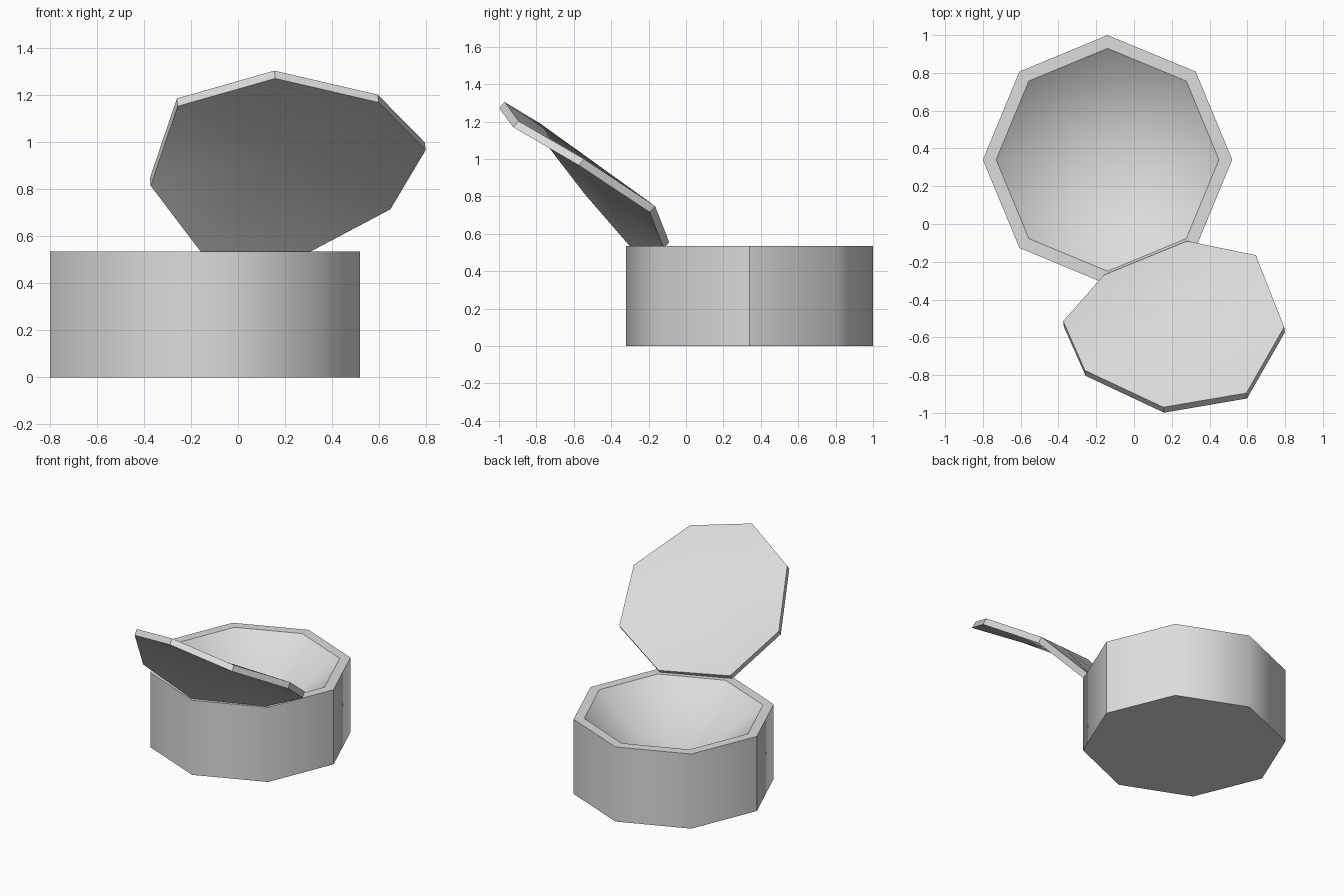
import bpy, bmesh
from math import cos, sin, pi
from mathutils import Vector

SIDES = 8

cube = bpy.data.objects.get("Cube")
if cube:
    bpy.data.objects.remove(cube, do_unlink=True)

# One plain grey for every part
grey = bpy.data.materials.new("light_grey")
grey.use_nodes = True
grey.diffuse_color = (0.72, 0.72, 0.72, 1)
grey.node_tree.nodes["Principled BSDF"].inputs["Base Color"].default_value = grey.diffuse_color


def bridge(bm, a, b):
    """Join two octagonal loops with a band of quads."""
    for i in range(SIDES):
        j = (i + 1) % SIDES
        bm.faces.new((a[i], a[j], b[j], b[i]))


def fan(bm, loop, hub):
    """Close a loop with triangles around a hub point."""
    centre = bm.verts.new(hub)
    for a, b in loop_pairs(loop):
        bm.faces.new((a, b, centre))


def loop_pairs(loop):
    return [(loop[i - 1], loop[i]) for i in range(SIDES)]


def sharpen(bm, pairs):
    for pair in pairs:
        bm.edges.get(pair).smooth = False


def finish(bm, name):
    bmesh.ops.recalc_face_normals(bm, faces=bm.faces)
    for face in bm.faces:
        face.smooth = True
    mesh = bpy.data.meshes.new(name)
    bm.to_mesh(mesh)
    bm.free()
    mesh.materials.append(grey)
    obj = bpy.data.objects.new(name, mesh)
    bpy.context.collection.objects.link(obj)


# Open octagonal box: outer wall, rim and a hollow sloping to the middle
def build_box(centre, radius, height, wall):
    inner = radius - wall / cos(pi / SIDES)
    angles = [2 * pi * i / SIDES for i in range(SIDES)]
    bm = bmesh.new()
    loops = [[bm.verts.new(centre + Vector((r * cos(t), r * sin(t), z))) for t in angles]
             for r, z in ((radius, 0), (radius, height), (inner, height))]
    for a, b in zip(loops, loops[1:]):
        bridge(bm, a, b)
    bm.faces.new(loops[0])
    fan(bm, loops[-1], centre + Vector((0, 0, wall)))
    for loop in loops:
        sharpen(bm, loop_pairs(loop))
    # Hard seams on the two sides of the outer wall
    sharpen(bm, [(loops[0][i], loops[1][i]) for i in (0, SIDES // 2)])
    finish(bm, "box")


# Tilted lid: a thin, slightly warped octagon folded along one diagonal
def build_lid(corners, thickness):
    points = [Vector(c) for c in corners]
    normal = (points[5] - points[1]).cross(points[7] - points[3]).normalized()
    ridge = (points[2] + points[6]) / 2
    bm = bmesh.new()
    loops = []
    for offset in (normal * 0, -normal * thickness):
        loop = [bm.verts.new(p + offset) for p in points]
        fan(bm, loop, ridge + offset)
        sharpen(bm, loop_pairs(loop))
        loops.append(loop)
    bridge(bm, *loops)
    sharpen(bm, zip(*loops))
    finish(bm, "lid")


build_box(Vector((-0.14, 0.34, 0)), radius=0.66, height=0.535, wall=0.065)
build_lid([(-0.16, -0.27, 0.565), (-0.375, -0.515, 0.848), (-0.26, -0.775, 1.187),
           (0.155, -0.97, 1.305), (0.595, -0.895, 1.203), (0.795, -0.545, 1.0),
           (0.645, -0.165, 0.748), (0.28, -0.09, 0.555)], thickness=0.044)
